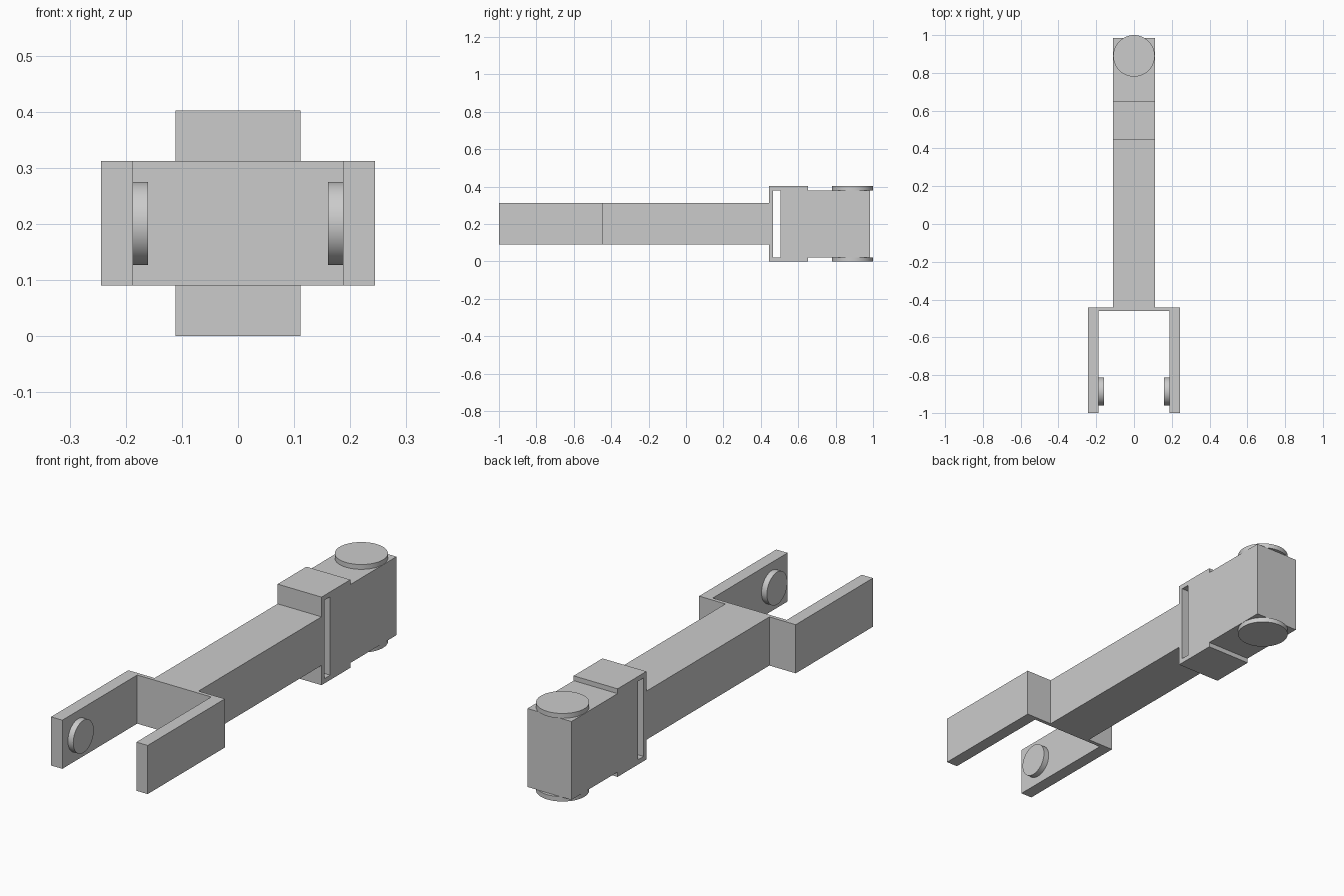
import bpy
import bmesh
from math import radians
from mathutils import Matrix, Vector

cube = bpy.data.objects.get("Cube")
if cube:
    bpy.data.objects.remove(cube, do_unlink=True)

grey = bpy.data.materials.new("plain grey")
grey.use_nodes = True
GREY = (0.6, 0.6, 0.6, 1)
grey.diffuse_color = GREY
grey.node_tree.nodes["Principled BSDF"].inputs["Base Color"].default_value = GREY

MID_Z = 0.201   # height of the long axis
HALF = 0.111    # half width of the shaft


def add_object(name, bm):
    bmesh.ops.recalc_face_normals(bm, faces=bm.faces)
    mesh = bpy.data.meshes.new(name)
    bm.to_mesh(mesh)
    bm.free()
    mesh.materials.append(grey)
    obj = bpy.data.objects.new(name, mesh)
    bpy.context.collection.objects.link(obj)
    return obj


def box(name, y0, y1, half_x, half_z):
    bm = bmesh.new()
    bmesh.ops.create_cube(bm, size=1)
    bmesh.ops.scale(bm, vec=(2 * half_x, y1 - y0, 2 * half_z), verts=bm.verts)
    bmesh.ops.translate(bm, vec=(0, (y0 + y1) / 2, MID_Z), verts=bm.verts)
    return add_object(name, bm)


def channel(name, back, base, tip, outer, inner, turn):
    """U-shaped channel, extruded across the shaft width and turned about y."""
    half = [(outer, tip), (inner, tip), (inner, base)]
    profile = [(outer, back)] + half
    profile += [(-x, y) for x, y in reversed(profile)]
    bm = bmesh.new()
    face = bm.faces.new([bm.verts.new((x, y, -HALF)) for x, y in profile])
    new = bmesh.ops.extrude_face_region(bm, geom=[face])["geom"]
    verts = [v for v in new if isinstance(v, bmesh.types.BMVert)]
    bmesh.ops.translate(bm, vec=(0, 0, 2 * HALF), verts=verts)
    bm.transform(Matrix.Translation((0, 0, MID_Z)) @ Matrix.Rotation(turn, 4, 'Y'))
    return add_object(name, bm)


def pin(name, centre, radius, depth, axis):
    bm = bmesh.new()
    bmesh.ops.create_cone(bm, cap_ends=True, segments=64,
                          radius1=radius, radius2=radius, depth=depth)
    turn = Vector((0, 0, 1)).rotation_difference(Vector(axis)).to_matrix().to_4x4()
    bm.transform(Matrix.Translation(centre) @ turn)
    obj = add_object(name, bm)
    bpy.ops.object.select_all(action='DESELECT')
    obj.select_set(True)
    bpy.context.view_layer.objects.active = obj
    bpy.ops.object.shade_smooth_by_angle(angle=radians(30))


# Long shaft
box("shaft", -0.443, 0.445, HALF, HALF)

# Front fork, opening forward
channel("front_fork", -0.443, -0.46, -1.0, 0.244, 0.187, 0)

# Rear bracket, turned upright, holding the end block
channel("rear_bracket", 0.444, 0.465, 0.652, MID_Z, 0.179, radians(90))
box("end_block", 0.506, 0.985, HALF, 0.179)

# Round pins: inside the fork arms, and above and below the end block
for side, left_right, up_down in ((1, "left", "top"), (-1, "right", "bottom")):
    pin(f"fork_pin_{left_right}", (side * 0.174, -0.886, MID_Z), 0.074, 0.028, (1, 0, 0))
    pin(f"block_pin_{up_down}", (0, 0.89, MID_Z + side * 0.19), 0.11, 0.022, (0, 0, 1))
